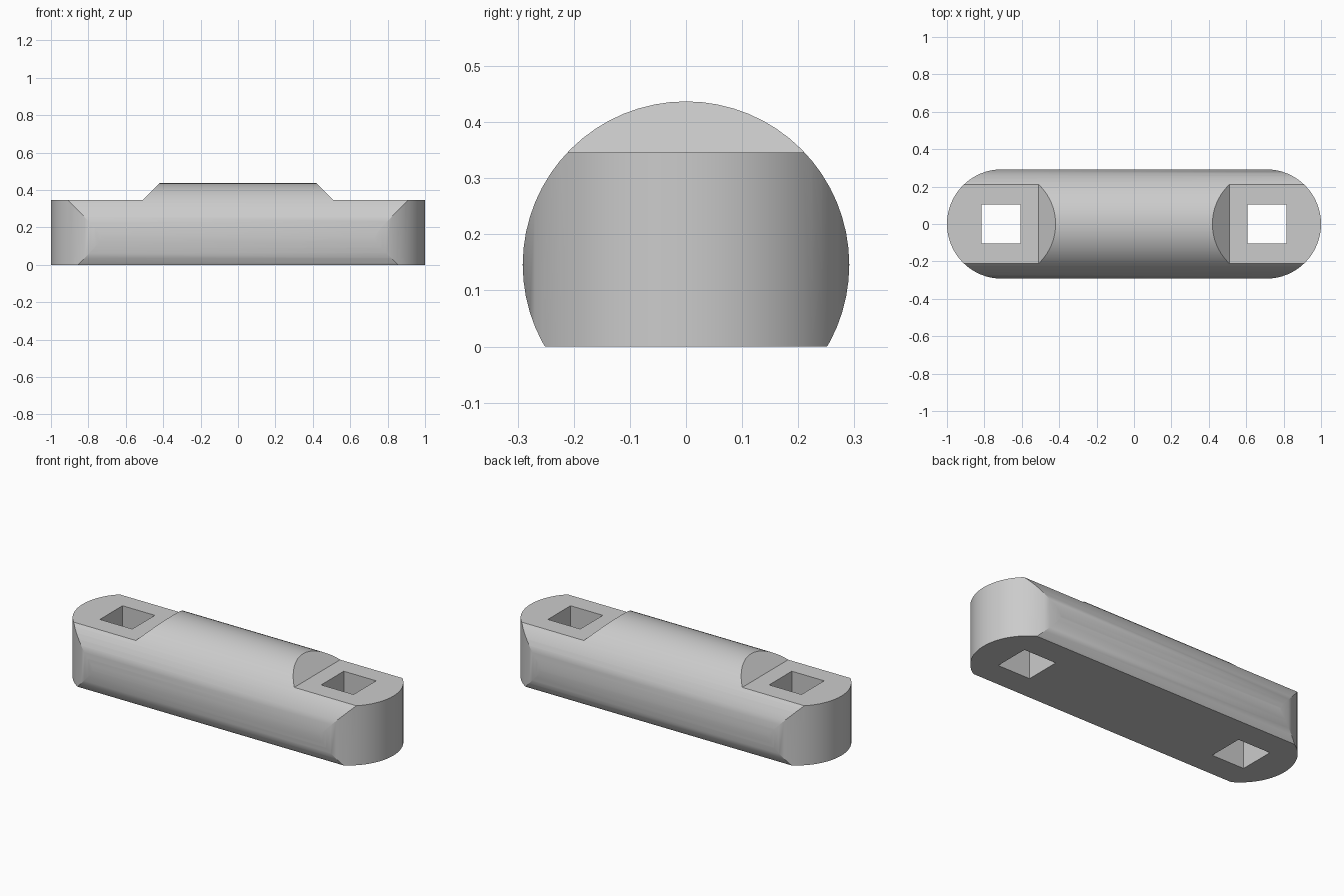
import bpy, bmesh, math

old = bpy.data.objects.get("Cube")
if old:
    bpy.data.objects.remove(old, do_unlink=True)

R = 0.291          # bar radius
AXIS_Z = 0.146     # height of the bar axis
END_R = 0.292      # radius of the rounded ends in plan

grey = bpy.data.materials.new("light_grey")
grey.use_nodes = True
COLOUR = (0.6, 0.6, 0.6, 1)
grey.diffuse_color = COLOUR
grey.node_tree.nodes["Principled BSDF"].inputs["Base Color"].default_value = COLOUR


def prism(name, outline, direction):
    """Extrude a closed outline of 3D points along a direction."""
    bm = bmesh.new()
    face = bm.faces.new([bm.verts.new(p) for p in outline])
    out = bmesh.ops.extrude_face_region(bm, geom=[face])
    moved = [g for g in out["geom"] if isinstance(g, bmesh.types.BMVert)]
    bmesh.ops.translate(bm, vec=direction, verts=moved)
    bmesh.ops.recalc_face_normals(bm, faces=bm.faces)
    mesh = bpy.data.meshes.new(name)
    bm.to_mesh(mesh)
    bm.free()
    obj = bpy.data.objects.new(name, mesh)
    bpy.context.collection.objects.link(obj)
    mesh.materials.append(grey)
    return obj


def arc(radius, start, end, steps):
    return [(radius * math.cos(math.radians(start + (end - start) * i / steps)),
             radius * math.sin(math.radians(start + (end - start) * i / steps)))
            for i in range(steps + 1)]


# Round bar lying along x
ring = arc(R, 0, 360, 64)[:-1]
bar = prism("link_bar", [(-1.2, y, z + AXIS_Z) for y, z in ring], (2.4, 0, 0))

# Side profile: flat base, stepped ends with sloped shoulders
right = [(1.1, 0), (1.1, 0.346), (0.51, 0.346), (0.419, 0.437), (0.36, 0.496)]
profile = right + [(-x, z) for x, z in reversed(right)]
side = prism("side_profile_cutter", [(x, -0.5, z) for x, z in profile], (0, 1, 0))

# Plan outline: straight sides with rounded ends
cx = 1 - END_R
cap = [(x + cx, y) for x, y in arc(END_R, -90, 90, 32)]
plan = cap + [(-x, -y) for x, y in cap]
outline = prism("plan_cutter", [(x, y, -0.2) for x, y in plan], (0, 0, 1))

cuts = [(side, "INTERSECT"), (outline, "INTERSECT")]

# Square through-holes, one at each end
for label, s in (("left", 1), ("right", -1)):
    square = [(s * 0.712 + a * 0.104, b * 0.104, -0.3)
              for a, b in ((-1, -1), (1, -1), (1, 1), (-1, 1))]
    cuts.append((prism(label + "_hole_cutter", square, (0, 0, 1)), "DIFFERENCE"))

bpy.context.view_layer.objects.active = bar
for cutter, operation in cuts:
    mod = bar.modifiers.new(cutter.name, "BOOLEAN")
    mod.operation = operation
    mod.solver = "EXACT"
    mod.object = cutter
    bpy.ops.object.modifier_apply(modifier=mod.name)
    bpy.data.objects.remove(cutter, do_unlink=True)

# Smooth the round surfaces, keep the cut edges crisp
bpy.ops.object.select_all(action="DESELECT")
bar.select_set(True)
bpy.ops.object.shade_smooth_by_angle(angle=math.radians(25))
